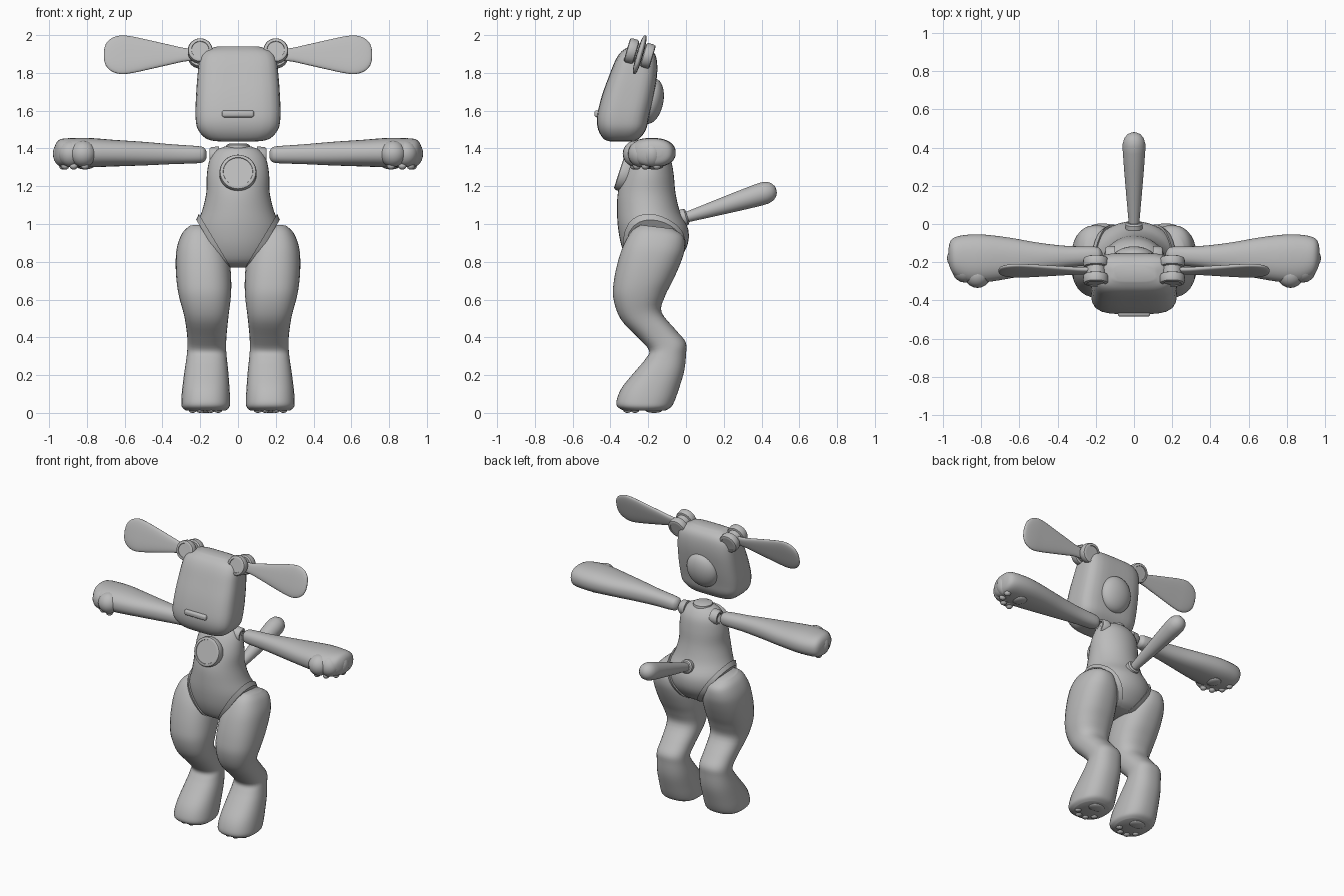
import bpy, bmesh, math
from mathutils import Vector, Matrix

if "Cube" in bpy.data.objects:
    bpy.data.objects.remove(bpy.data.objects["Cube"])

GREY = bpy.data.materials.new("plain_grey")
GREY.diffuse_color = (0.5, 0.5, 0.5, 1)
GREY.use_nodes = True
GREY.node_tree.nodes["Principled BSDF"].inputs["Base Color"].default_value = GREY.diffuse_color
V = Vector


def finish(name, bm, angle=40):
    bmesh.ops.recalc_face_normals(bm, faces=bm.faces)
    me = bpy.data.meshes.new(name)
    bm.to_mesh(me)
    bm.free()
    ob = bpy.data.objects.new(name, me)
    bpy.context.collection.objects.link(ob)
    me.materials.append(GREY)
    bpy.ops.object.select_all(action='DESELECT')
    ob.select_set(True)
    bpy.context.view_layer.objects.active = ob
    bpy.ops.object.shade_smooth_by_angle(angle=math.radians(angle))
    return ob


def smooth_rows(rows, steps):
    """Catmull-Rom interpolation between rows of numbers."""
    out = []
    for i in range(len(rows) - 1):
        a, b, c, d = (rows[max(0, min(len(rows) - 1, i + k))] for k in (-1, 0, 1, 2))
        for s in range(steps):
            t = s / steps
            out.append([0.5 * (2 * q + (r - p) * t + (2 * p - 5 * q + 4 * r - e) * t * t
                               + (3 * q - p - 3 * r + e) * t ** 3)
                        for p, q, r, e in zip(a, b, c, d)])
    return out + [rows[-1]]


def loft(rings, power=2.0, seg=36):
    """Skin rings given as (centre, half axis u, half axis v)."""
    bm = bmesh.new()
    loops = []
    for c, u, v in rings:
        loop = []
        for k in range(seg):
            a = 2 * math.pi * k / seg
            ca, sa = math.cos(a), math.sin(a)
            f = (abs(ca) ** power + abs(sa) ** power) ** (-1 / power)
            loop.append(bm.verts.new(c + u * ca * f + v * sa * f))
        loops.append(loop)
    for p, q in zip(loops, loops[1:]):
        for k in range(seg):
            n = (k + 1) % seg
            bm.faces.new((p[k], p[n], q[n], q[k]))
    bm.faces.new(loops[0])
    bm.faces.new(loops[-1])
    return bm


def side_loft(rows, power=2.0, steps=4, grow=0.0):
    """Rows: front y, front z, back y, back z, inner x, outer x."""
    rings = []
    for fy, fz, by, bz, x0, x1 in smooth_rows(rows, steps):
        f, b = V((0, fy, fz)), V((0, by, bz))
        half = (b - f) / 2
        rings.append(((f + b) / 2 + V(((x0 + x1) / 2, 0, 0)),
                      V(((x1 - x0) / 2 + grow, 0, 0)), half + half.normalized() * grow))
    return loft(rings, power)


def turned(name, origin, axis, profile, sx=1.0):
    """Round part: profile of (distance along axis, radius)."""
    n = V(axis).normalized()
    u = V((1, 0, 0)) if abs(n.x) < 0.9 else V((0, 1, 0))
    w = n.cross(u).normalized()
    u = w.cross(n)
    return finish(name, loft([(V(origin) + n * d, u * r * sx, w * r) for d, r in profile]))


def ball(name, centre, radii):
    bm = bmesh.new()
    bmesh.ops.create_uvsphere(bm, u_segments=20, v_segments=12, radius=1,
                              matrix=Matrix.Translation(centre) @ Matrix.Diagonal((*radii, 1)))
    return finish(name, bm)


def disc(r, t, b=0.012):
    return [(-t, r - b), (-t + b * 0.3, r - b * 0.3), (-t + b, r), (t - b, r),
            (t - b * 0.3, r - b * 0.3), (t, r - b), (t, r - b * 1.6), (t - 0.004, r - b * 1.7)]


def cut(bm, co, no, fill=True):
    geom = bm.verts[:] + bm.edges[:] + bm.faces[:]
    edges = bmesh.ops.bisect_plane(bm, geom=geom, plane_co=co, plane_no=no, clear_outer=True)["geom_cut"]
    if fill:
        bmesh.ops.holes_fill(bm, edges=[e for e in edges if isinstance(e, bmesh.types.BMEdge)])


# Torso, trimmed by a slanted plane at each hip
torso_rows = [(-.24, .77, -.10, .77, -.12, .12), (-.30, .80, -.05, .80, -.18, .18),
              (-.34, .88, .005, .88, -.22, .22), (-.36, .98, .012, .97, -.225, .225),
              (-.365, 1.08, -.03, 1.06, -.19, .19), (-.36, 1.17, -.055, 1.16, -.168, .168),
              (-.335, 1.26, -.065, 1.26, -.165, .165), (-.30, 1.34, -.08, 1.34, -.15, .15),
              (-.27, 1.39, -.11, 1.39, -.115, .115), (-.24, 1.41, -.14, 1.41, -.07, .07)]
torso = side_loft(torso_rows)
for s in (-1, 1):
    cut(torso, V((s * .07, 0, .77)), V((s * .25, 0, -.15)).normalized())
finish("torso", torso)
turned("neck_cap", (0, -.19, 1.40), (0, 0, 1), [(0, .065), (.018, .062), (.026, .045)])

# Chest disc
turned("chest_disc", (0, -.325, 1.268), (0, -.95, .31), disc(.098, .03))

# Head with a flat slanted face
finish("head", side_loft([
    (-.40, 1.437, -.29, 1.437, -.10, .10), (-.435, 1.45, -.25, 1.45, -.165, .165),
    (-.465, 1.50, -.212, 1.50, -.212, .212), (-.471, 1.57, -.195, 1.57, -.225, .225),
    (-.445, 1.68, -.17, 1.68, -.222, .222), (-.405, 1.79, -.153, 1.79, -.214, .214),
    (-.372, 1.87, -.155, 1.87, -.203, .203), (-.34, 1.915, -.175, 1.915, -.175, .175),
    (-.30, 1.94, -.215, 1.94, -.11, .11)], power=4.0))
bm = bmesh.new()
bmesh.ops.create_uvsphere(bm, u_segments=32, v_segments=16, radius=1,
                          matrix=Matrix.Translation((0, -.185, 1.65)) @ Matrix.Rotation(.2, 4, 'X').inverted()
                          @ Matrix.Diagonal((.115, .065, .122, 1)))
finish("head_back_dome", bm)

# Mouth bar with rounded ends
bar = bmesh.new()
bmesh.ops.create_cube(bar, size=1, matrix=Matrix.Translation((0, -.468, 1.583))
                      @ Matrix.Diagonal((.17, .034, .036, 1)))
bmesh.ops.bevel(bar, geom=bar.edges[:], offset=.012, segments=3, affect='EDGES', profile=.5)
finish("mouth_bar", bar)

# Tail with collar
tail_dir = V((0, .42, .13)).normalized()
turned("tail_collar", (0, -.01, 1.035), tail_dir, [(-.04, .045), (.01, .045), (.018, .036)])
turned("tail", (0, 0, 1.035), tail_dir,
       [(-.02, .026), (.02, .029), (.15, .04), (.30, .052), (.40, .059), (.44, .059),
        (.47, .051), (.488, .036), (.498, .018), (.50, .004)])

ear_n = V((0, -.96, .28))
ear_up = V((0, .28, .96))
for s, side in ((-1, "left"), (1, "right")):
    # Rim around each hip opening
    no = V((s * .25, 0, -.15)).normalized()
    rim = side_loft(torso_rows, grow=.012)
    cut(rim, V((s * .07, 0, .77)), no)
    cut(rim, V((s * .07, 0, .77)) - no * .028, -no)
    finish(side + "_hip_rim", rim)

    # Leg and foot, lofted from the sole upward
    leg = side_loft([
        (-.33, .012, -.11, .012, .065, .275), (-.365, .035, -.08, .03, .045, .297),
        (-.365, .075, -.062, .06, .042, .30), (-.335, .14, -.04, .12, .045, .295),
        (-.265, .225, -.01, .22, .052, .283), (-.215, .285, 0, .31, .06, .272),
        (-.195, .33, -.002, .375, .063, .268), (-.25, .395, -.055, .44, .06, .27),
        (-.345, .495, -.13, .535, .05, .285), (-.385, .61, -.11, .62, .038, .312),
        (-.38, .71, -.07, .70, .036, .326), (-.355, .82, -.03, .79, .045, .33),
        (-.325, .90, -.008, .865, .07, .322), (-.285, .965, -.015, .935, .11, .295),
        (-.24, .995, -.07, .975, .16, .26)], power=2.4)
    for v in leg.verts:
        v.co.x *= s
    finish(side + "_leg", leg, 60)

    # Sole pads
    ball(side + "_sole_pad", (s * .17, -.17, .014), (.055, .045, .014))
    for i, (x, y) in enumerate(((.105, -.27), (.145, -.31), (.20, -.31), (.24, -.27))):
        ball(f"{side}_toe_pad_{i}", (s * x, y, .014), (.021, .022, .014))

    # Arm: x, front y, back y, low z, high z
    rings = []
    for x, y0, y1, z0, z1 in smooth_rows([
            (.166, -.175, -.15, 1.35, 1.38), (.178, -.20, -.13, 1.332, 1.402),
            (.21, -.212, -.118, 1.322, 1.412), (.35, -.228, -.115, 1.317, 1.422),
            (.50, -.255, -.098, 1.31, 1.435), (.65, -.285, -.072, 1.305, 1.445),
            (.78, -.305, -.056, 1.30, 1.455), (.87, -.305, -.056, 1.30, 1.455),
            (.935, -.275, -.068, 1.305, 1.45), (.962, -.235, -.09, 1.325, 1.43),
            (.972, -.20, -.13, 1.36, 1.40)], 4):
        rings.append((V((s * x, (y0 + y1) / 2, (z0 + z1) / 2)),
                      V((0, (y1 - y0) / 2, 0)), V((0, 0, (z1 - z0) / 2))))
    finish(side + "_arm", loft(rings, 2.3), 60)
    for i, (x, y, r) in enumerate(((.82, -.265, .07), (.885, -.24, .067), (.925, -.18, .055))):
        ball(f"{side}_finger_{i}", (s * x, y, 1.372), (r, r, .07))

    # Palm and finger pads
    ball(side + "_palm_pad", (s * .81, -.17, 1.303), (.042, .05, .014))
    for i, (x, y) in enumerate(((.81, -.275), (.87, -.26), (.915, -.215), (.925, -.155))):
        ball(f"{side}_finger_pad_{i}", (s * x, y, 1.308), (.022, .022, .02))

    # Shoulder socket
    turned(side + "_shoulder_socket", (s * .10, -.165, 1.36), (s, 0, 0),
           [(0, .05), (.04, .048), (.05, .04), (.05, .03), (.035, .028)])

    # Ear paddle, thin and swung out sideways
    ear = []
    for x, h, t in smooth_rows([(.16, .035, .014), (.27, .035, .015), (.36, .054, .016),
                                (.47, .08, .017), (.56, .10, .017), (.62, .106, .017),
                                (.67, .09, .015), (.70, .058, .011), (.71, .02, .005)], 4):
        ear.append((V((s * x, -.245, 1.896)), ear_up * h, ear_n * t))
    finish(side + "_ear", loft(ear, 2.6), 60)

    # Ear hinge: two discs on a pin
    hub = V((s * .20, -.245, 1.903))
    turned(side + "_ear_front_disc", hub + ear_n * .045, ear_n, disc(.066, .026))
    turned(side + "_ear_back_disc", hub - ear_n * .045, -ear_n, disc(.066, .026))
    turned(side + "_ear_pin", hub, ear_n, [(-.04, .05), (.04, .05)])
